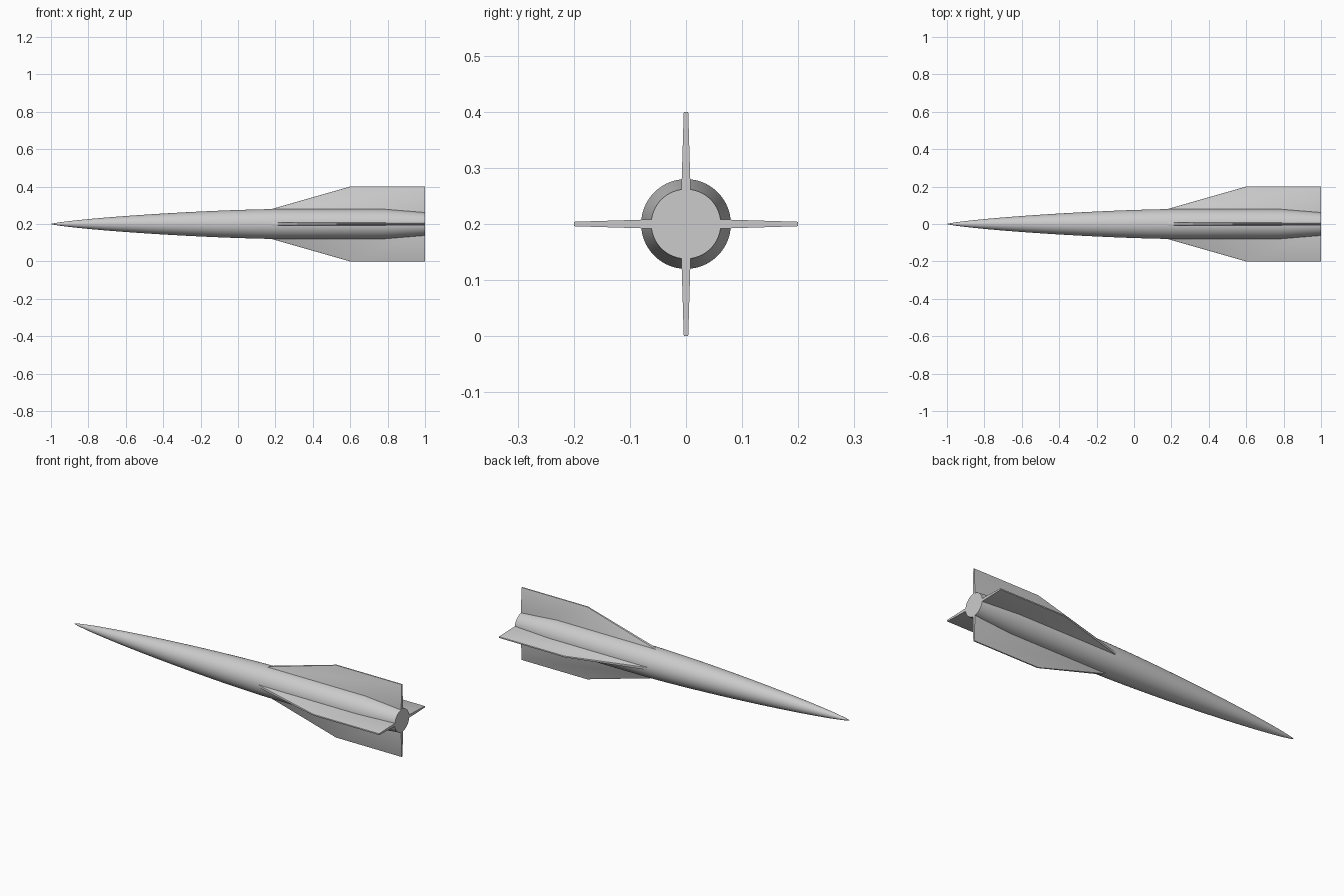
import bpy, bmesh, math
from mathutils import Matrix

if "Cube" in bpy.data.objects:
    bpy.data.objects.remove(bpy.data.objects["Cube"])

AXIS_Z = 0.2      # height of the body axis
R = 0.08          # largest body radius
SEG = 64

grey = bpy.data.materials.new("light_grey")
grey.diffuse_color = (0.6, 0.6, 0.6, 1)
grey.use_nodes = True
grey.node_tree.nodes["Principled BSDF"].inputs["Base Color"].default_value = grey.diffuse_color


def finish(bm, name, angle):
    bmesh.ops.recalc_face_normals(bm, faces=bm.faces)
    mesh = bpy.data.meshes.new(name)
    bm.to_mesh(mesh)
    bm.free()
    mesh.materials.append(grey)
    ob = bpy.data.objects.new(name, mesh)
    bpy.context.collection.objects.link(ob)
    bpy.ops.object.select_all(action='DESELECT')
    ob.select_set(True)
    bpy.context.view_layer.objects.active = ob
    bpy.ops.object.shade_smooth_by_angle(angle=math.radians(angle))
    return ob


# Body: slender rounded nose, straight tube, tapered tail
def nose_radius(t):
    th = math.acos(1 - 2 * t)
    return R * math.sqrt(max(0, th - math.sin(2 * th) / 2) / math.pi)


profile = []
for i in range(1, 33):
    t = (i / 32) ** 1.8
    profile.append((-1 + 1.22 * t, nose_radius(t)))
profile += [(0.78, R), (1.0, 0.062)]

bm = bmesh.new()
tip = bm.verts.new((-1, 0, AXIS_Z))
rings = []
for x, r in profile:
    rings.append([bm.verts.new((x, r * math.cos(a), AXIS_Z + r * math.sin(a)))
                  for a in (math.tau * k / SEG for k in range(SEG))])
for k in range(SEG):
    n = (k + 1) % SEG
    bm.faces.new((tip, rings[0][k], rings[0][n]))
    for a, b in zip(rings, rings[1:]):
        bm.faces.new((a[k], b[k], b[n], a[n]))
bm.faces.new(rings[-1])
finish(bm, "rocket_body", 30)


# Fins: swept plates, thicker at the root, softened leading edge and tip
def fin(name, angle):
    bm = bmesh.new()
    outline = [(0.075, 0.05), (0.6, 0.2), (1.0, 0.2), (1.0, 0.05)]
    outline[0] = (0.18 - 0.03 * 0.42 / 0.12, 0.05)
    sides = []
    for s in (-1, 1):
        sides.append([bm.verts.new((x, s * (0.0085 - 0.0045 * (r - 0.05) / 0.15), r))
                      for x, r in outline])
    a, b = sides
    bm.faces.new(a)
    bm.faces.new(b[::-1])
    for i in range(4):
        j = (i + 1) % 4
        bm.faces.new((a[i], a[j], b[j], b[i]))
    edges = [bm.edges.get((s[i], s[i + 1])) for s in sides for i in (0, 1)]
    bmesh.ops.bevel(bm, geom=edges, offset=0.0022, segments=2, profile=0.5,
                    affect='EDGES')
    bm.transform(Matrix.Translation((0, 0, AXIS_Z)) @ Matrix.Rotation(angle, 4, 'X'))
    finish(bm, name, 35)


for i, side in enumerate(("top", "front", "bottom", "back")):
    fin(side + "_fin", i * math.pi / 2)
